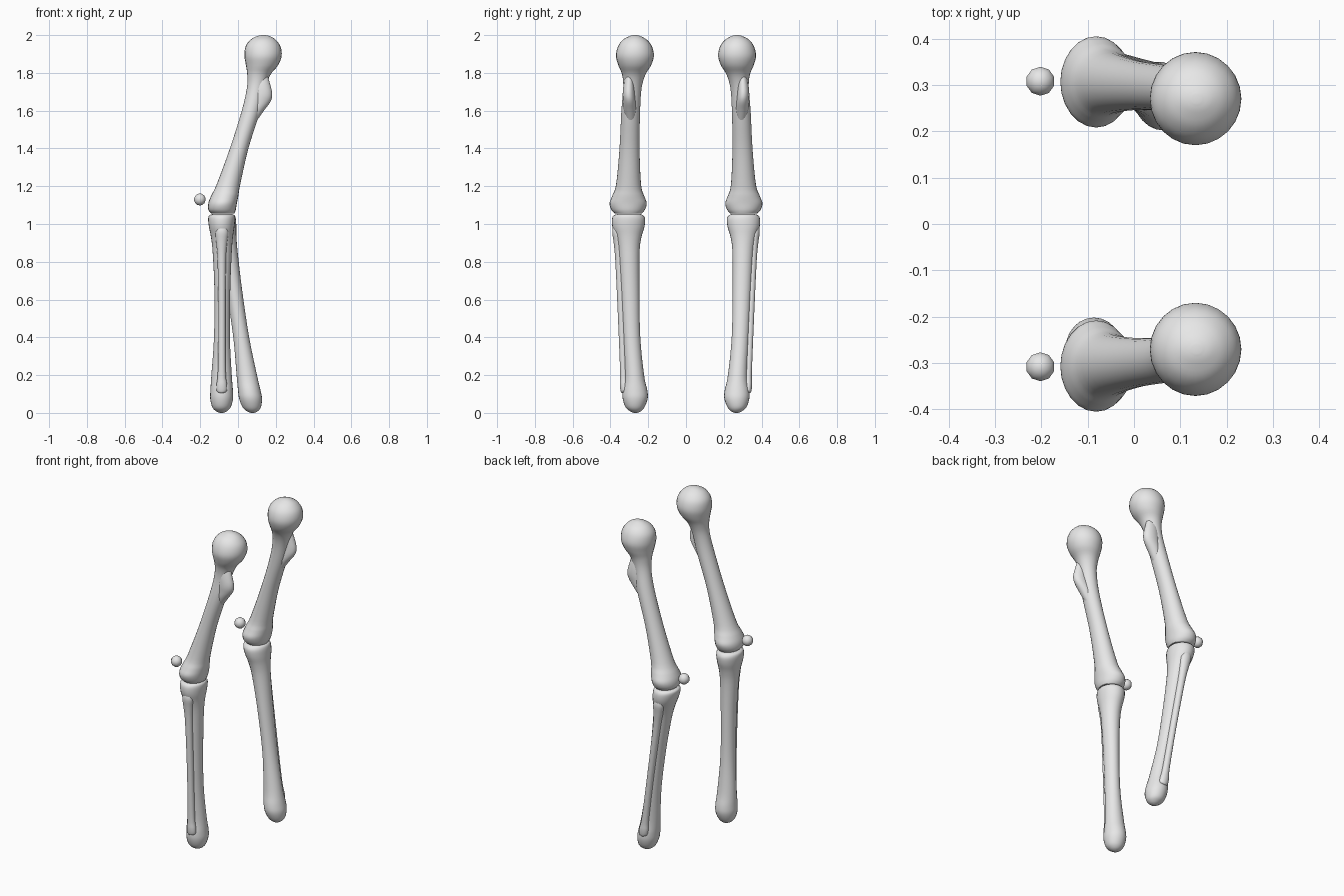
import bpy, bmesh
from math import cos, sin, pi
from mathutils import Vector

cube = bpy.data.objects.get("Cube")
if cube:
    bpy.data.objects.remove(cube)

bone = bpy.data.materials.new("bone_grey")
bone.use_nodes = True
bone.diffuse_color = (0.8, 0.8, 0.8, 1)
bone.node_tree.nodes["Principled BSDF"].inputs["Base Color"].default_value = (0.8, 0.8, 0.8, 1)

SIDES = 24
KNEE_Z = 1.05


def smooth_path(stations, steps=4):
    """Catmull-Rom interpolation of (z, x_min, x_max, y_min, y_max) stations."""
    pts = [Vector(s) for s in stations]
    pts = [pts[0]] + pts + [pts[-1]]
    out = []
    for a, b, c, d in zip(pts, pts[1:], pts[2:], pts[3:]):
        for i in range(steps):
            t = i / steps
            out.append(0.5 * (2 * b + (c - a) * t + (2 * a - 5 * b + 4 * c - d) * t * t
                              + (3 * b - a - 3 * c + d) * t ** 3))
    return out + [pts[-1]]


def finish(name, bm):
    bmesh.ops.recalc_face_normals(bm, faces=bm.faces)
    mesh = bpy.data.meshes.new(name)
    bm.to_mesh(mesh)
    bm.free()
    mesh.materials.append(bone)
    obj = bpy.data.objects.new(name, mesh)
    bpy.context.collection.objects.link(obj)
    bpy.ops.object.select_all(action='DESELECT')
    obj.select_set(True)
    bpy.context.view_layer.objects.active = obj
    bpy.ops.object.shade_smooth_by_angle(angle=pi / 3)


def loft(name, stations, side, lean=0.0):
    """Skin oval rings; side mirrors in y, lean swings the bone from the knee."""
    bm = bmesh.new()
    rings = []
    for z, x0, x1, y0, y1 in smooth_path(stations):
        cx, cy, rx, ry = (x0 + x1) / 2, (y0 + y1) / 2, (x1 - x0) / 2, (y1 - y0) / 2
        cx += lean * (KNEE_Z - z)
        rings.append([bm.verts.new((cx + rx * cos(2 * pi * i / SIDES),
                                    side * (cy + ry * sin(2 * pi * i / SIDES)), z))
                      for i in range(SIDES)])
    for low, high in zip(rings, rings[1:]):
        for i in range(SIDES):
            j = (i + 1) % SIDES
            bm.faces.new((low[i], low[j], high[j], high[i]))
    bm.faces.new(rings[0])
    bm.faces.new(rings[-1])
    finish(name, bm)


def ball(name, centre, radius, u=10, v=7):
    bm = bmesh.new()
    bmesh.ops.create_uvsphere(bm, u_segments=u, v_segments=v, radius=radius)
    bmesh.ops.translate(bm, verts=bm.verts, vec=centre)
    finish(name, bm)


# Outlines: z, x_min, x_max, y_min, y_max
THIGH = [
    (1.055, -.14, -.02, .235, .375), (1.075, -.157, -.012, .218, .395),
    (1.11, -.157, -.006, .208, .405), (1.15, -.142, .002, .222, .39),
    (1.21, -.113, .012, .238, .37), (1.4, -.043, .055, .246, .352),
    (1.6, .02, .118, .243, .342), (1.72, .047, .145, .235, .332),
    (1.79, .049, .172, .215, .338), (1.84, .042, .212, .185, .358),
    (1.89, .034, .231, .17, .371), (1.94, .04, .225, .18, .36),
    (1.975, .066, .2, .207, .335), (1.994, .1, .17, .24, .3), (2.0, .125, .145, .26, .28),
]
SHIN = [
    (.0, -.095, -.08, .26, .275), (.008, -.115, -.06, .24, .295),
    (.03, -.136, -.039, .22, .32), (.075, -.147, -.026, .203, .335),
    (.12, -.146, -.027, .205, .335), (.2, -.141, -.033, .222, .325),
    (.4, -.127, -.043, .242, .333), (.65, -.125, -.041, .247, .345),
    (.85, -.134, -.033, .246, .358), (.93, -.143, -.027, .236, .372),
    (.985, -.154, -.019, .22, .39), (1.025, -.158, -.015, .216, .392),
    (1.045, -.153, -.018, .226, .383), (1.052, -.135, -.03, .24, .365),
]
SPLINT = [
    (.105, -.095, -.08, .325, .34), (.115, -.112, -.06, .31, .346),
    (.15, -.114, -.058, .308, .35), (.22, -.107, -.065, .312, .349),
    (.5, -.104, -.066, .32, .36), (.8, -.108, -.064, .33, .374),
    (.9, -.115, -.058, .335, .383), (.96, -.118, -.052, .34, .39),
    (1.0, -.1, -.07, .35, .38),
]
# Ridge under the thigh head, pointing +x
RIDGE = [
    (1.54, .07, .095, .275, .31), (1.6, .06, .137, .265, .328),
    (1.65, .07, .173, .268, .333), (1.69, .08, .181, .272, .335),
    (1.74, .085, .17, .275, .33), (1.81, .1, .15, .28, .315),
]

for label, side, lean in (("right", -1, 0.0), ("left", 1, 0.157)):
    loft(label + "_thigh_bone", THIGH, side)
    loft(label + "_thigh_ridge", RIDGE, side)
    loft(label + "_shin_bone", SHIN, side, lean)
    loft(label + "_splint_bone", SPLINT, side, lean)
    ball(label + "_kneecap", (-.202, side * .308, 1.13), .032)
